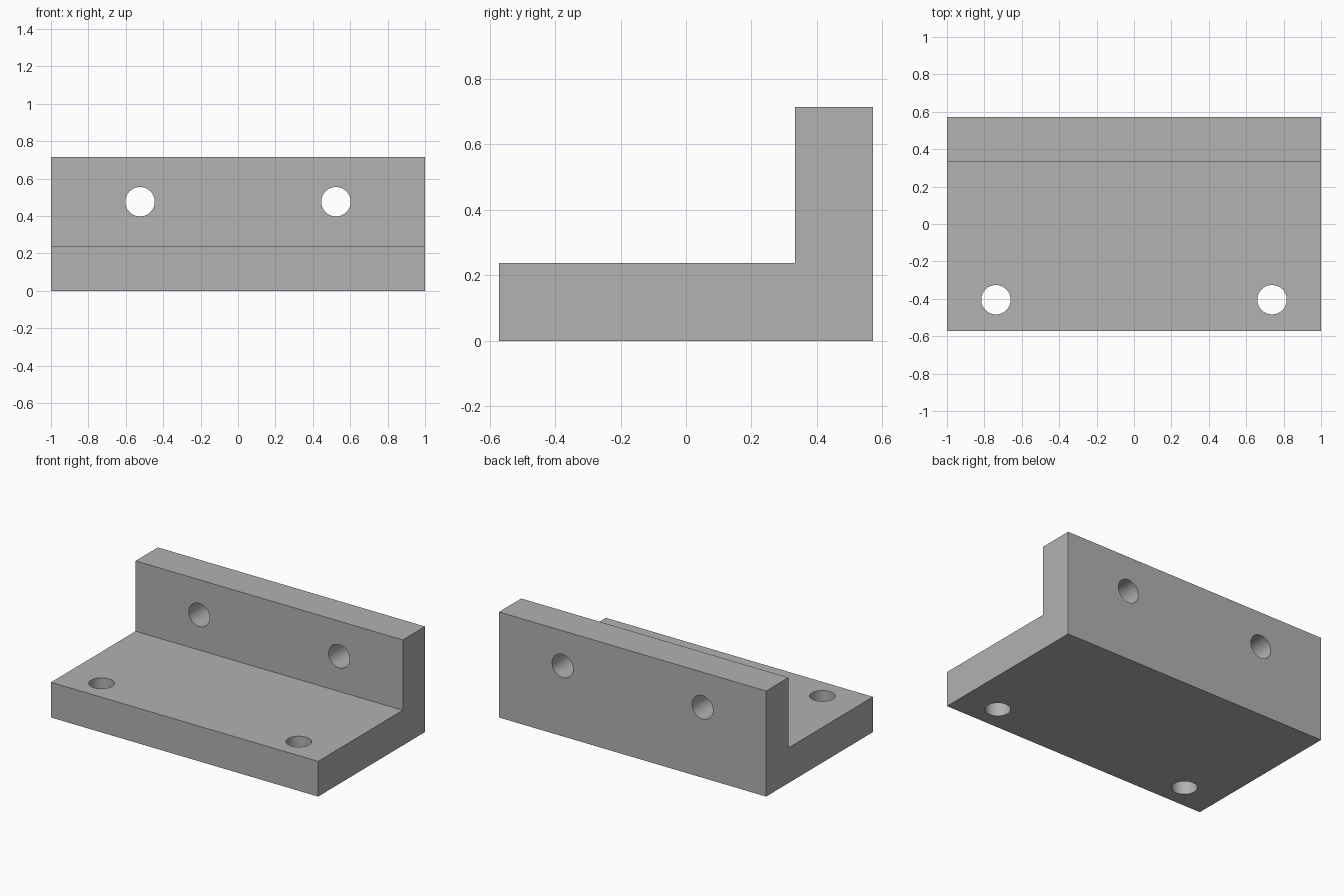
import bpy
import bmesh
from math import pi, radians

default_cube = bpy.data.objects.get("Cube")
if default_cube:
    bpy.data.objects.remove(default_cube, do_unlink=True)

# Dimensions, built on one module that divides the length evenly
U = 1 / 42
LENGTH, DEPTH, HEIGHT, THICK = 84 * U, 48 * U, 30 * U, 10 * U
HOLE_RADIUS = 3.3 * U

# Plain grey finish
grey = bpy.data.materials.new("plain_grey")
grey.use_nodes = True
colour = (0.445, 0.445, 0.445, 1)
grey.diffuse_color = colour
grey.node_tree.nodes["Principled BSDF"].inputs["Base Color"].default_value = colour


def extrude_profile(name, profile, length):
    """Extrude a (y, z) outline along x, centred on x = 0."""
    bm = bmesh.new()
    face = bm.faces.new([bm.verts.new((-length / 2, y, z)) for y, z in profile])
    result = bmesh.ops.extrude_face_region(bm, geom=[face])
    moved = [v for v in result["geom"] if isinstance(v, bmesh.types.BMVert)]
    bmesh.ops.translate(bm, verts=moved, vec=(length, 0, 0))
    bmesh.ops.recalc_face_normals(bm, faces=bm.faces)
    mesh = bpy.data.meshes.new(name)
    bm.to_mesh(mesh)
    bm.free()
    obj = bpy.data.objects.new(name, mesh)
    bpy.context.collection.objects.link(obj)
    mesh.materials.append(grey)
    return obj


def drill(target, location, rotation):
    """Cut a round through-hole."""
    bpy.ops.mesh.primitive_cylinder_add(vertices=64, radius=HOLE_RADIUS, depth=2 * THICK,
                                        location=location, rotation=rotation)
    cutter = bpy.context.object
    cutter.name = "hole_cutter"
    cutter.hide_render = True
    cutter.data.materials.append(grey)
    bpy.context.view_layer.objects.active = target
    cut = target.modifiers.new("hole", "BOOLEAN")
    cut.operation = "DIFFERENCE"
    cut.solver = "EXACT"
    cut.object = cutter
    bpy.ops.object.modifier_apply(modifier=cut.name)
    bpy.data.objects.remove(cutter, do_unlink=True)


# L-shaped bracket: flat base with an upright flange at the back
front, back = -DEPTH / 2, DEPTH / 2
bracket = extrude_profile("angle_bracket", [
    (front, 0), (back, 0), (back, HEIGHT),
    (back - THICK, HEIGHT), (back - THICK, THICK), (front, THICK),
], LENGTH)

# Mirrored pairs of holes in the base and the flange
for side in (-1, 1):
    drill(bracket, (side * 31 * U, -17 * U, THICK / 2), (0, 0, 0))
    drill(bracket, (side * 22 * U, back - THICK / 2, 20 * U), (pi / 2, 0, 0))

# Smooth hole walls, sharp edges elsewhere
bpy.ops.object.select_all(action="DESELECT")
bracket.select_set(True)
bpy.context.view_layer.objects.active = bracket
bpy.ops.object.shade_smooth_by_angle(angle=radians(30))
